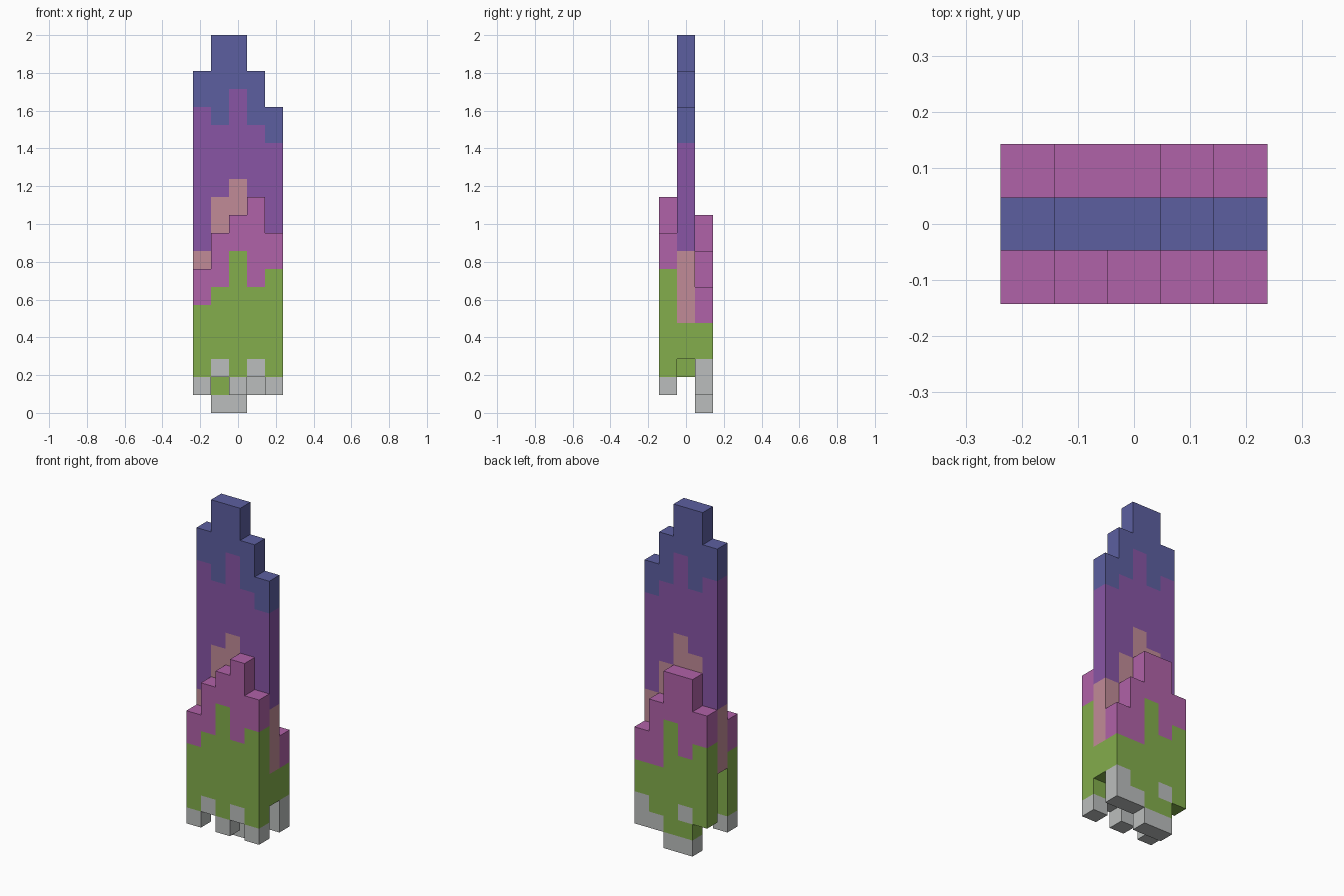
import bpy, bmesh
from mathutils import Vector

cube = bpy.data.objects.get("Cube")
if cube:
    bpy.data.objects.remove(cube, do_unlink=True)

U = 2 / 21          # block size
COLS = 5            # blocks across


def make_material(name, rgb):
    linear = [((c / 255 + 0.055) / 1.055) ** 2.4 for c in rgb] + [1]
    mat = bpy.data.materials.new(name)
    mat.use_nodes = True
    mat.diffuse_color = linear
    mat.node_tree.nodes["Principled BSDF"].inputs["Base Color"].default_value = linear
    return mat


GREY, GREEN, ROSE, TAN, PURPLE, BLUE = range(6)
MATERIALS = [
    make_material("pale grey", (187, 190, 189)),
    make_material("leaf green", (131, 173, 76)),
    make_material("rose pink", (176, 98, 168)),
    make_material("dusty tan", (193, 139, 151)),
    make_material("violet", (136, 85, 165)),
    make_material("slate blue", (92, 95, 160)),
]

# Each layer: bottom row per column, then the top row of every colour band
LAYERS = {
    "front_petal": (0, [1, 2, 1, 2, 1], [
        (GREY, [2, 3, 2, 3, 2]),
        (GREEN, [6, 7, 9, 7, 8]),
        (ROSE, [8, 10, 11, 12, 10])]),
    "central_spire": (1, [5, 3, 2, 2, 3], [
        (GREEN, [5, 5, 5, 5, 5]),
        (TAN, [9, 12, 13, 11, 9]),
        (PURPLE, [17, 16, 18, 16, 15]),
        (BLUE, [19, 21, 21, 19, 17])]),
    "back_petal": (2, [2, 0, 0, 1, 1], [
        (GREY, [2, 1, 1, 2, 3]),
        (GREEN, [7, 6, 8, 5, 5]),
        (ROSE, [9, 11, 11, 9, 7])]),
}

# Fill the block grid
blocks = {}
for layer, bottoms, bands in LAYERS.values():
    for col in range(COLS):
        row = bottoms[col]
        for colour, tops in bands:
            while row < tops[col]:
                blocks[col, layer, row] = colour
                row += 1
blocks[1, 2, 2] = GREY      # lone grey patch on the back


def add_face(bm, cell, axis, sign, colour):
    """Add one outer side of a block."""
    centre = Vector(cell) + Vector((0.5, 0.5, 0.5))
    n, a, b = Vector(), Vector(), Vector()
    n[axis], a[(axis + 1) % 3], b[(axis + 2) % 3] = sign / 2, 0.5, sign / 2
    ring = [centre + n + s * a + t * b
            for s, t in ((-1, -1), (1, -1), (1, 1), (-1, 1))]
    shift = Vector((COLS / 2, 1.5, 0))
    face = bm.faces.new([bm.verts.new((p - shift) * U) for p in ring])
    face.material_index = colour


# Build each layer from exposed sides, joining flat areas of one colour
for name, (layer, _, _) in LAYERS.items():
    bm = bmesh.new()
    for cell, colour in blocks.items():
        if cell[1] != layer:
            continue
        for axis in range(3):
            for sign in (-1, 1):
                beside = list(cell)
                beside[axis] += sign
                if tuple(beside) not in blocks:
                    add_face(bm, cell, axis, sign, colour)
    bmesh.ops.remove_doubles(bm, verts=bm.verts, dist=U / 100)
    bmesh.ops.dissolve_limit(bm, angle_limit=0.01, verts=bm.verts,
                             edges=bm.edges, delimit={'MATERIAL'})
    mesh = bpy.data.meshes.new(name)
    bm.to_mesh(mesh)
    bm.free()
    for mat in MATERIALS:
        mesh.materials.append(mat)
    bpy.context.collection.objects.link(bpy.data.objects.new(name, mesh))
